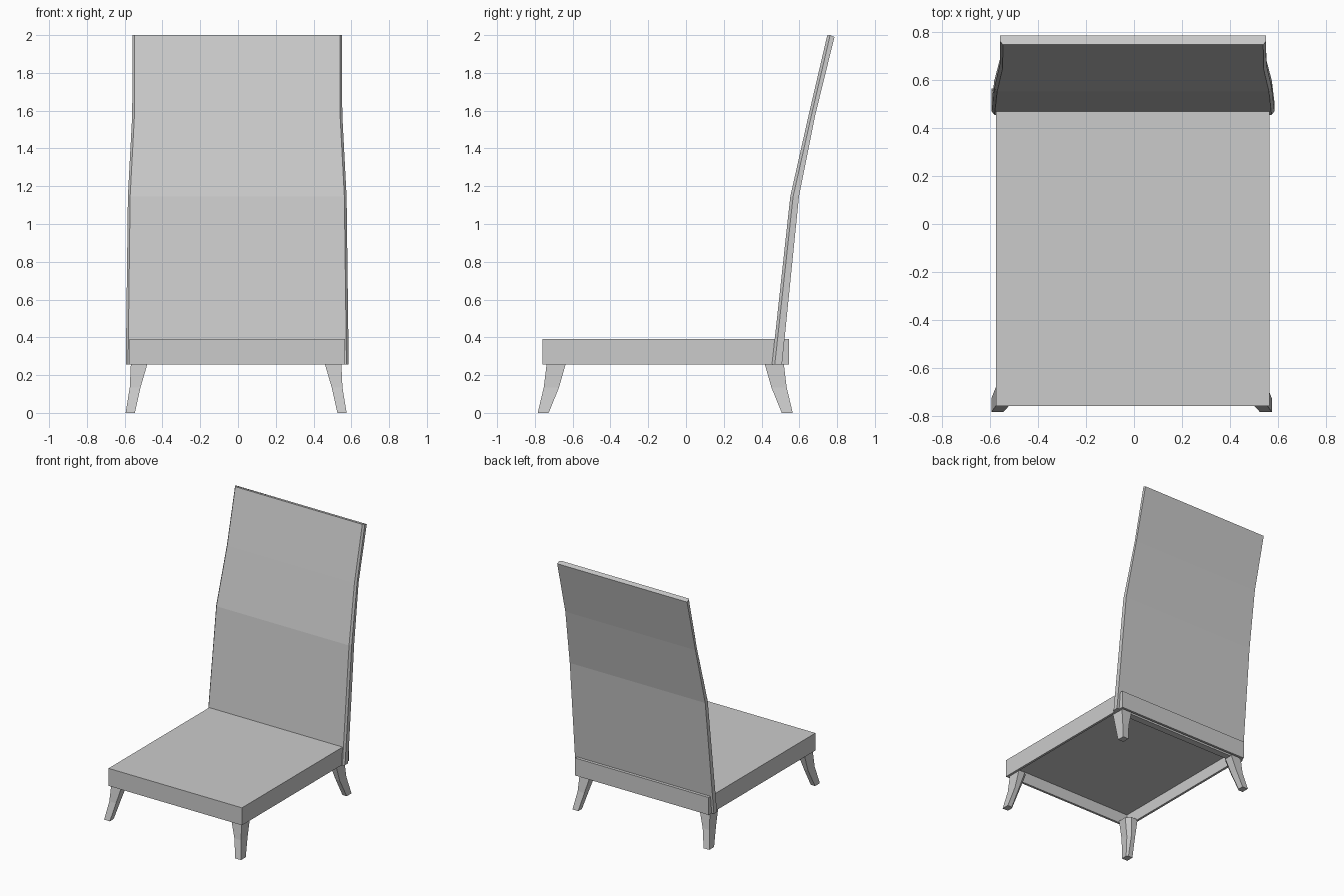
import bpy, bmesh

cube = bpy.data.objects.get("Cube")
if cube:
    bpy.data.objects.remove(cube, do_unlink=True)

# One plain grey for the whole chair
grey = bpy.data.materials.new("plain grey")
grey.use_nodes = True
grey.diffuse_color = (0.6, 0.6, 0.6, 1)
grey.node_tree.nodes["Principled BSDF"].inputs["Base Color"].default_value = (0.6, 0.6, 0.6, 1)


def finish(name, bm):
    bmesh.ops.recalc_face_normals(bm, faces=bm.faces)
    mesh = bpy.data.meshes.new(name)
    bm.to_mesh(mesh)
    bm.free()
    mesh.materials.append(grey)
    obj = bpy.data.objects.new(name, mesh)
    bpy.context.collection.objects.link(obj)
    return obj


def loft(name, rings):
    """Skin a stack of equal-sized rings and cap both ends."""
    bm = bmesh.new()
    loops = [[bm.verts.new(p) for p in ring] for ring in rings]
    for a, b in zip(loops, loops[1:]):
        n = len(a)
        for i in range(n):
            j = (i + 1) % n
            bm.faces.new((a[i], a[j], b[j], b[i]))
    bm.faces.new(loops[0][::-1])
    bm.faces.new(loops[-1])
    return finish(name, bm)


# Seat: a shallow box whose underside is recessed inside a thin rim
X0, X1, Y0, Y1 = -0.575, 0.566, -0.76, 0.545
SEAT_BOTTOM, SEAT_TOP = 0.257, 0.392
bm = bmesh.new()
bmesh.ops.create_cube(bm, size=1)
for v in bm.verts:
    v.co = (X0 if v.co.x < 0 else X1,
            Y0 if v.co.y < 0 else Y1,
            SEAT_BOTTOM if v.co.z < 0 else SEAT_TOP)
bm.normal_update()
under = [f for f in bm.faces if f.normal.z < -0.9]
bmesh.ops.inset_region(bm, faces=under, thickness=0.025)
# Extrude the inner panel upwards to form the recess
ext = bmesh.ops.extrude_face_region(bm, geom=under)
for v in (g for g in ext["geom"] if isinstance(g, bmesh.types.BMVert)):
    v.co.z += 0.09
bmesh.ops.delete(bm, geom=under, context='FACES')
finish("seat", bm)

# Backrest: curved panel, chamfered along its front side edges
# (height, front y, back y, half width)
BACK = [(0.257, 0.455, 0.508, 0.590),
        (1.145, 0.552, 0.598, 0.579),
        (1.58, 0.650, 0.685, 0.556),
        (1.995, 0.748, 0.786, 0.555)]
CX, CH = -0.004, 0.012
rings = []
for z, front, back, w in BACK:
    top = 0.005 if z > 1.9 else 0
    rings.append([(CX - w + CH, front, z + top), (CX + w - CH, front, z + top),
                  (CX + w, front + 0.015, z + top), (CX + w, back, z - top),
                  (CX - w, back, z - top), (CX - w, front + 0.015, z + top)])
loft("backrest", rings)

# Legs: tapered and splayed outwards, with a chamfered inner corner
# (height, outer x, inner x, outer y, inner y) measured from the leg centre
LEG = [(0.0, 0.585, 0.536, 0.675, 0.617),
       (0.135, 0.563, 0.506, 0.643, 0.562),
       (0.265, 0.557, 0.468, 0.627, 0.525)]
LEG_CX, LEG_CY = -0.01, -0.11
for sx, side in ((1, "left"), (-1, "right")):
    for sy, end in ((-1, "front"), (1, "back")):
        rings = []
        for z, ox, ix, oy, iy in LEG:
            c = 0.012 + 0.08 * z
            pts = [(ox, oy), (ix, oy), (ix, iy + c), (ix + c, iy), (ox, iy)]
            rings.append([(LEG_CX + sx * x, LEG_CY + sy * y, z) for x, y in pts])
        loft(f"{end}_{side}_leg", rings)
